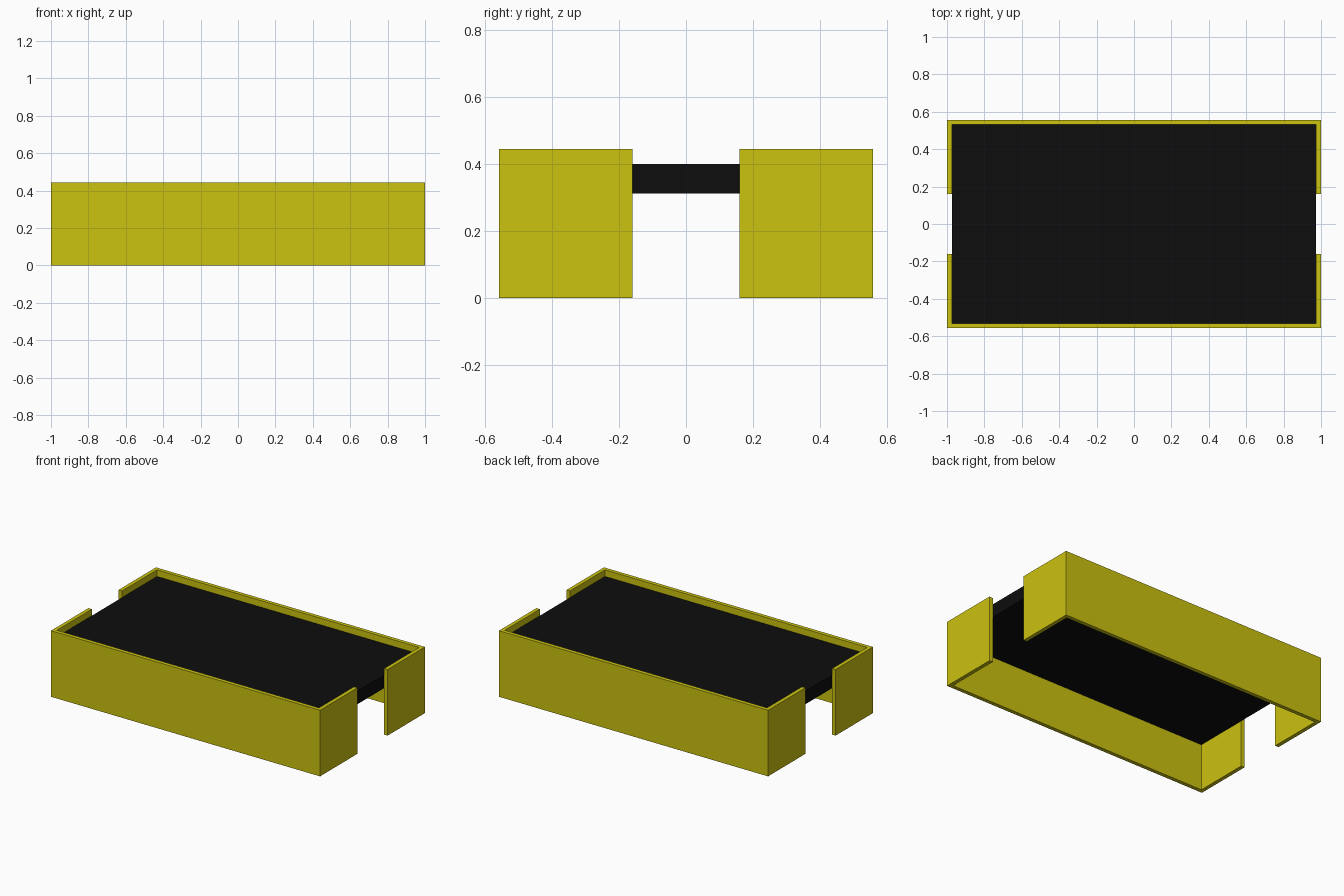
import bpy, bmesh

if "Cube" in bpy.data.objects:
    bpy.data.objects.remove(bpy.data.objects["Cube"])

HX, HY, H = 1.0, 0.557, 0.444    # outer half sizes and height
T, GAP = 0.026, 0.16             # wall thickness, half width of end opening


def material(name, rgb):
    m = bpy.data.materials.new(name)
    m.diffuse_color = (*rgb, 1.0)
    m.use_nodes = True
    m.node_tree.nodes["Principled BSDF"].inputs["Base Color"].default_value = m.diffuse_color
    return m


def prism(name, outline, z0, z1, mat):
    """Extrude a flat outline from z0 up to z1."""
    bm = bmesh.new()
    face = bm.faces.new([bm.verts.new((x, y, z0)) for x, y in outline])
    ext = bmesh.ops.extrude_face_region(bm, geom=[face])
    top = [v for v in ext["geom"] if isinstance(v, bmesh.types.BMVert)]
    bmesh.ops.translate(bm, verts=top, vec=(0, 0, z1 - z0))
    bmesh.ops.recalc_face_normals(bm, faces=bm.faces)
    me = bpy.data.meshes.new(name)
    bm.to_mesh(me)
    bm.free()
    me.materials.append(mat)
    ob = bpy.data.objects.new(name, me)
    bpy.context.collection.objects.link(ob)
    return ob


yellow = material("yellow", (0.60, 0.54, 0.005))
black = material("black", (0.004, 0.004, 0.004))

# C-shaped side rails, front and back
for name, s in (("front_rail", -1), ("back_rail", 1)):
    half = [(HX, HY), (HX, GAP), (HX - T, GAP), (HX - T, HY - T)]
    outline = half + [(-x, y) for x, y in reversed(half)]
    prism(name, [(x, s * y) for x, y in outline], 0, H, yellow)

# Slab held between the rails
sx, sy = HX - T, HY - T
prism("bed_slab", [(-sx, -sy), (sx, -sy), (sx, sy), (-sx, sy)], 0.312, 0.40, black)
